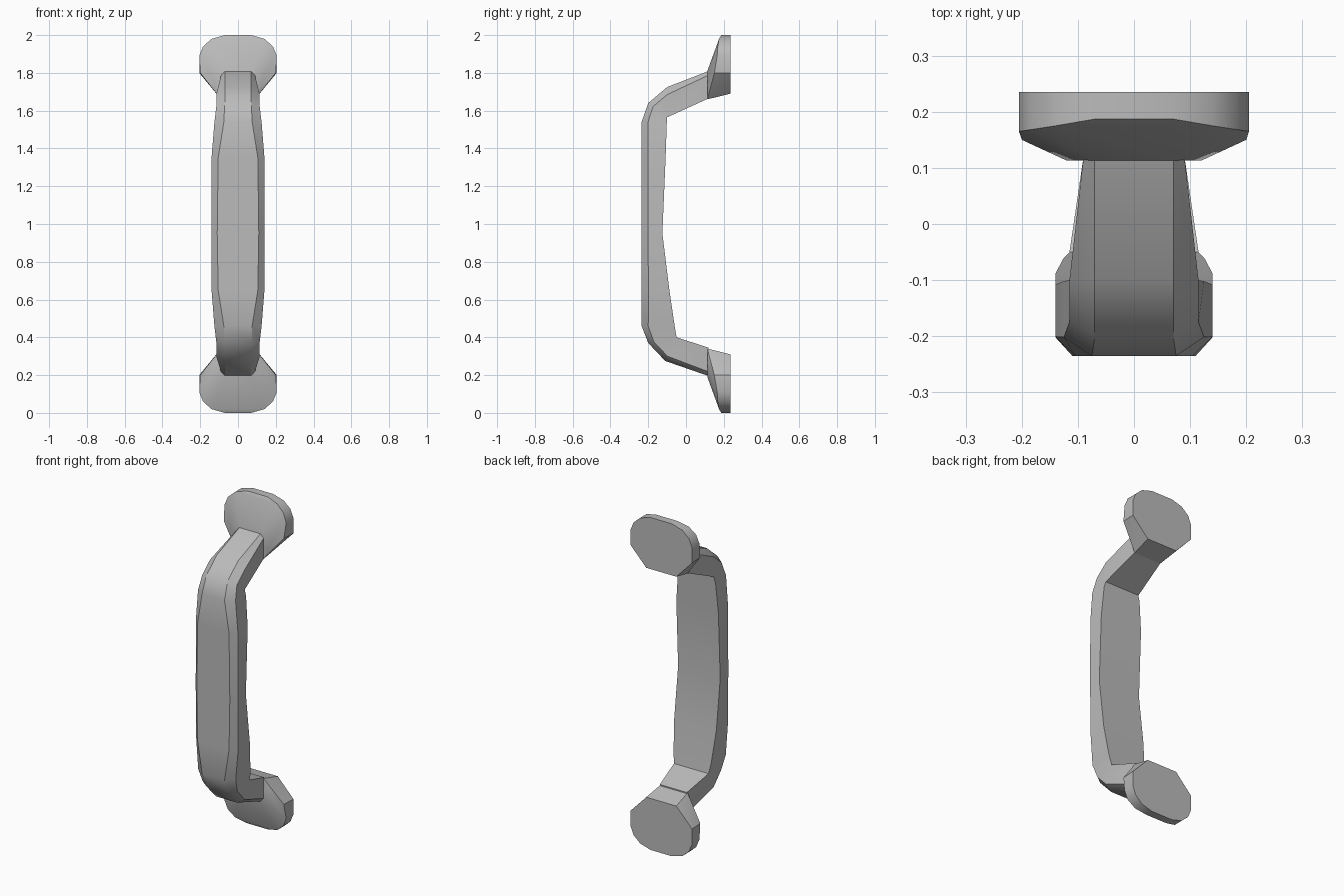
import bpy
import bmesh
import math

cube = bpy.data.objects.get("Cube")
if cube:
    bpy.data.objects.remove(cube, do_unlink=True)

# Single metal colour
grey = bpy.data.materials.new("satin_grey")
grey.use_nodes = True
GREY = (0.5, 0.5, 0.5, 1)
grey.diffuse_color = GREY
grey.node_tree.nodes["Principled BSDF"].inputs["Base Color"].default_value = GREY


def finish(bm, name, angle):
    bmesh.ops.recalc_face_normals(bm, faces=bm.faces)
    mesh = bpy.data.meshes.new(name)
    bm.to_mesh(mesh)
    bm.free()
    mesh.materials.append(grey)
    obj = bpy.data.objects.new(name, mesh)
    bpy.context.collection.objects.link(obj)
    bpy.ops.object.select_all(action='DESELECT')
    obj.select_set(True)
    bpy.context.view_layer.objects.active = obj
    bpy.ops.object.shade_smooth_by_angle(angle=math.radians(angle))
    return obj


# Grip: chamfered sections lofted from the top mount to the bottom mount
# outer y, outer z, inner y, inner z, outer half width, side half width, chamfer share
sections = [
    (.12, 1.81, .12, 1.665, .07, .09, .15),
    (-.10, 1.725, -.10, 1.565, .07, .115, .25),
    (-.20, 1.64, -.10, 1.565, .07, .115, .25),
    (-.235, 1.54, -.102, 1.53, .075, .125, .25),
    (-.235, 1.35, -.108, 1.35, .105, .14, .27),
    (-.235, .95, -.125, .95, .11, .14, .3),
    (-.235, .65, -.088, .65, .105, .14, .25),
    (-.235, .46, -.06, .46, .075, .125, .2),
    (-.20, .37, -.05, .40, .07, .115, .2),
    (-.11, .275, -.05, .40, .07, .115, .2),
    (.12, .195, .12, .345, .07, .09, .15),
]
bm = bmesh.new()
rings = []
for oy, oz, iy, iz, wo, ws, f in sections:
    my, mz = oy + (iy - oy) * f, oz + (iz - oz) * f
    half = [(wo, oy, oz), (ws, my, mz), (ws, iy, iz)]
    loop = half + [(-x, y, z) for x, y, z in reversed(half)]
    rings.append([bm.verts.new(p) for p in loop])
for a, b in zip(rings, rings[1:]):
    for i in range(6):
        j = (i + 1) % 6
        bm.faces.new((a[i], a[j], b[j], b[i]))
bm.faces.new(rings[0])
bm.faces.new(rings[-1])
bmesh.ops.remove_doubles(bm, verts=bm.verts, dist=0.0005)
finish(bm, "grip", 32)

# Mounting plates: faceted pads, the lower one mirrored
plate_half = [
    # flat back outline
    (.07, .235, 2.0), (.14, .235, 1.98), (.185, .235, 1.94),
    (.205, .235, 1.89), (.205, .235, 1.80), (.10, .235, 1.69),
    # sloped front outline
    (.07, .187, 2.0), (.14, .175, 1.98), (.185, .168, 1.94),
    (.205, .165, 1.89), (.20, .15, 1.80),
    # raised seat around the grip
    (.07, .113, 1.81), (.12, .113, 1.73), (.09, .113, 1.66),
]
for name, flip in (("top_plate", False), ("bottom_plate", True)):
    bm = bmesh.new()
    for x, y, z in plate_half:
        for side in (1, -1):
            bm.verts.new((side * x, y, 2 - z if flip else z))
    result = bmesh.ops.convex_hull(bm, input=bm.verts)
    loose = [v for v in bm.verts if not v.link_faces]
    bmesh.ops.delete(bm, geom=loose, context='VERTS')
    bmesh.ops.dissolve_limit(bm, angle_limit=math.radians(1),
                             verts=bm.verts, edges=bm.edges)
    finish(bm, name, 32)
